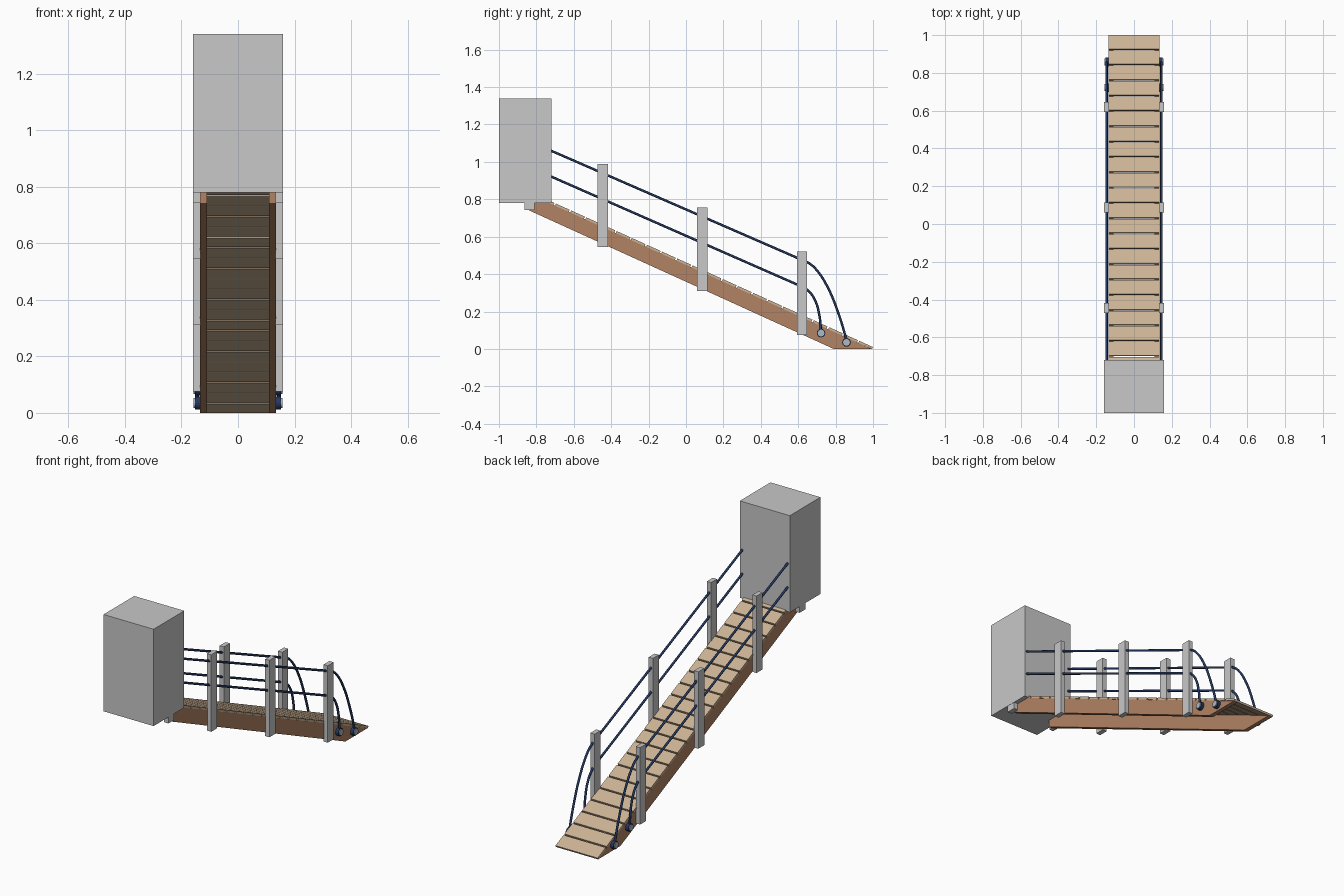
import bpy, bmesh, math

if "Cube" in bpy.data.objects:
    bpy.data.objects.remove(bpy.data.objects["Cube"])


def material(name, rgb):
    m = bpy.data.materials.new(name)
    m.diffuse_color = (*rgb, 1)
    m.use_nodes = True
    m.node_tree.nodes["Principled BSDF"].inputs["Base Color"].default_value = m.diffuse_color
    return m


GREY = material("light grey", (0.58, 0.58, 0.58))
TAN = material("tan planks", (0.60, 0.45, 0.30))
BROWN = material("brown wood", (0.45, 0.23, 0.125))
NAVY = material("navy rope", (0.018, 0.04, 0.12))
STEEL = material("pale steel", (0.42, 0.48, 0.58))

SLOPE = 0.4525


def deck_z(y):
    return 0.01 + SLOPE * (1 - y)


def add(name, bm, mat):
    bmesh.ops.recalc_face_normals(bm, faces=bm.faces)
    me = bpy.data.meshes.new(name)
    bm.to_mesh(me)
    bm.free()
    me.materials.append(mat)
    ob = bpy.data.objects.new(name, me)
    bpy.context.collection.objects.link(ob)
    return ob


def extrude_yz(bm, pts, x0, x1):
    """Extrude a (y, z) outline along x."""
    a = [bm.verts.new((x0, y, z)) for y, z in pts]
    b = [bm.verts.new((x1, y, z)) for y, z in pts]
    bm.faces.new(a)
    bm.faces.new(b[::-1])
    n = len(pts)
    for i in range(n):
        bm.faces.new((a[i], a[(i + 1) % n], b[(i + 1) % n], b[i]))


def box(name, x0, x1, y0, y1, z0, z1, mat):
    bm = bmesh.new()
    extrude_yz(bm, [(y0, z0), (y1, z0), (y1, z1), (y0, z1)], x0, x1)
    return add(name, bm, mat)


def disc(name, x0, x1, y, z, r, mat):
    bm = bmesh.new()
    n = 16
    pts = [(y + r * math.cos(2 * math.pi * i / n), z + r * math.sin(2 * math.pi * i / n))
           for i in range(n)]
    extrude_yz(bm, pts, x0, x1)
    return add(name, bm, mat)


def rope(name, x, straight, bend):
    cu = bpy.data.curves.new(name, 'CURVE')
    cu.dimensions = '3D'
    cu.bevel_depth = 0.0065
    cu.bevel_resolution = 2
    cu.resolution_u = 6
    cu.use_fill_caps = True
    for pts, kind in ((straight, 'VECTOR'), (bend, 'AUTO')):
        sp = cu.splines.new('BEZIER')
        sp.bezier_points.add(len(pts) - 1)
        for p, (y, z) in zip(sp.bezier_points, pts):
            p.co = (x, y, z)
            p.handle_left_type = p.handle_right_type = kind
    tmp = bpy.data.objects.new("tmp", cu)
    bpy.context.collection.objects.link(tmp)
    bpy.context.view_layer.update()
    me = bpy.data.meshes.new_from_object(
        tmp.evaluated_get(bpy.context.evaluated_depsgraph_get()))
    bpy.data.objects.remove(tmp)
    me.materials.clear()
    me.materials.append(NAVY)
    for p in me.polygons:
        p.use_smooth = len(p.vertices) == 4
    ob = bpy.data.objects.new(name, me)
    bpy.context.collection.objects.link(ob)


# top block
box("top_block", -0.16, 0.16, -1, -0.72, 0.78, 1.34, GREY)

# deck planks with narrow gaps, cut flat where they meet the ground
bm = bmesh.new()
T, GAP, N = 0.012, 0.008, 22
L = math.hypot(1, SLOPE)
ny, nz = SLOPE / L * T, T / L
pitch = 0.0811
for i in range(N):
    y1 = 1 - i * pitch
    y0 = max(y1 - pitch + GAP, -0.75)
    if y0 >= y1:
        continue
    extrude_yz(bm, [(y0, deck_z(y0)), (y1, deck_z(y1)),
                    (y1 - ny, max(0, deck_z(y1) - nz)),
                    (y0 - ny, max(0, deck_z(y0) - nz))], -0.135, 0.135)
add("deck_planks", bm, TAN)

for s, side in ((-1, "left"), (1, "right")):
    # side beam
    xa, xb = sorted((s * 0.109, s * 0.134))
    drop = T * L
    y_tip = 1 - (drop - 0.01) / SLOPE
    y_top = 1 - (0.78 + drop - 0.01) / SLOPE
    bm = bmesh.new()
    extrude_yz(bm, [(-0.84, 0.741), (0.79, 0), (y_tip, 0), (y_top, 0.78), (-0.84, 0.78)], xa, xb)
    add(side + "_beam", bm, BROWN)

    # railing posts, the last one mostly hidden in the block
    xa, xb = sorted((s * 0.132, s * 0.159))
    for i, (y, z) in enumerate(((0.62, 0.075), (0.087, 0.31), (-0.445, 0.545))):
        box(f"{side}_post_{i + 1}", xa, xb, y - 0.027, y + 0.027, z, z + 0.445, GREY)
    box(side + "_top_stub", xa, xb, -0.864, -0.81, 0.743, 0.80, GREY)

    # ropes sloping down the railing, then drooping to the beam
    x = s * 0.145
    rope(side + "_upper_rope", x, [(-0.74, 1.068), (0.62, 0.476)],
         [(0.62, 0.476), (0.66, 0.457), (0.70, 0.42), (0.76, 0.325), (0.82, 0.175), (0.862, 0.035)])
    rope(side + "_lower_rope", x, [(-0.74, 0.93), (0.62, 0.333)],
         [(0.62, 0.333), (0.655, 0.31), (0.69, 0.26), (0.713, 0.18), (0.722, 0.085)])

    # rope anchors
    for i, (y, z) in enumerate(((0.858, 0.035), (0.722, 0.085))):
        xa, xb = sorted((s * 0.130, s * 0.152))
        disc(f"{side}_anchor_{i + 1}", xa, xb, y, z, 0.023, NAVY)
        xa, xb = sorted((s * 0.150, s * 0.157))
        disc(f"{side}_anchor_cap_{i + 1}", xa, xb, y, z, 0.018, STEEL)
